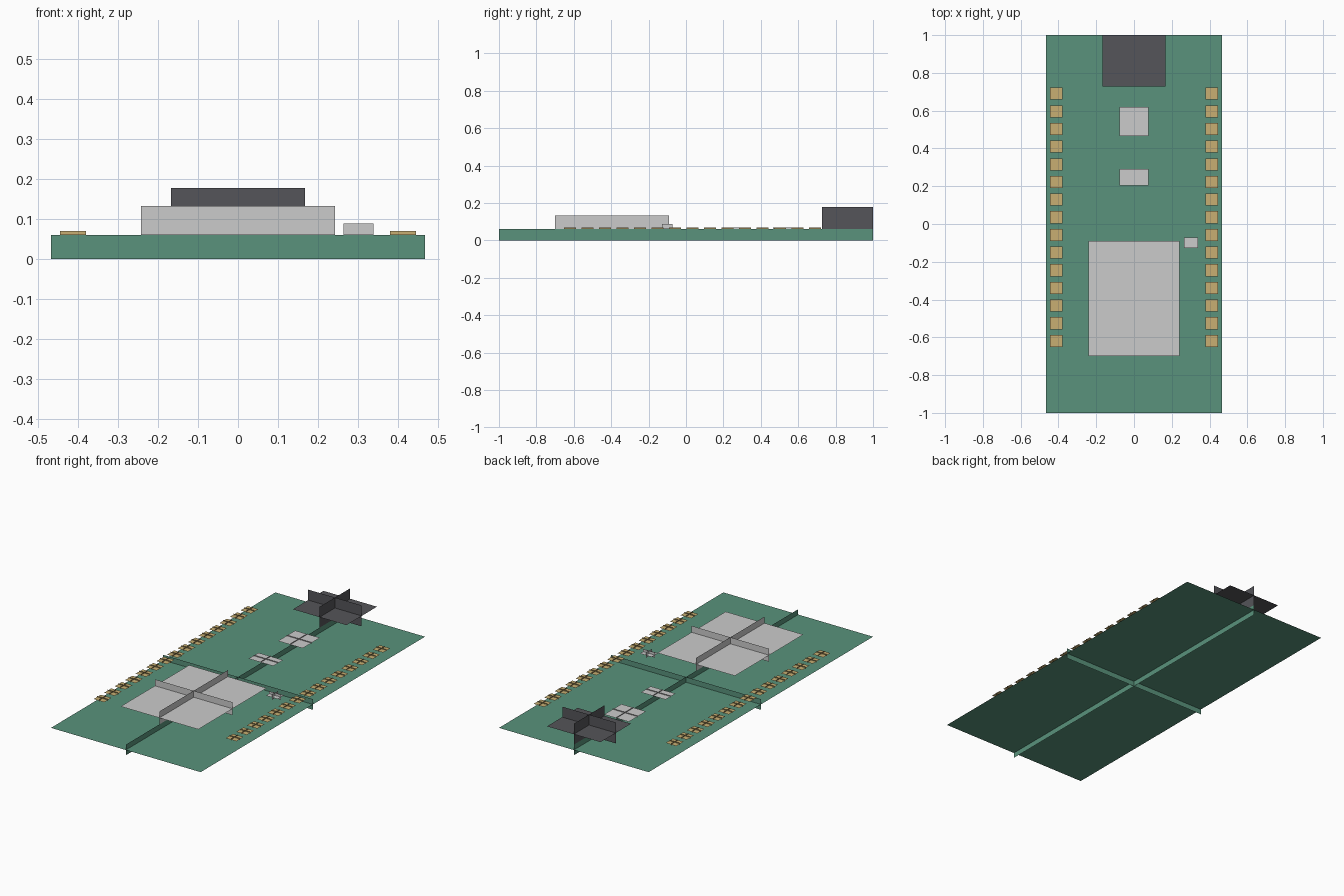
import bpy
import bmesh
from mathutils import Vector

if "Cube" in bpy.data.objects:
    bpy.data.objects.remove(bpy.data.objects["Cube"])


def material(name, color):
    m = bpy.data.materials.new(name)
    m.diffuse_color = (*color, 1)
    m.use_nodes = True
    m.node_tree.nodes["Principled BSDF"].inputs["Base Color"].default_value = m.diffuse_color
    return m


green = material("board_green", (0.10, 0.29, 0.20))
gold = material("pad_gold", (0.58, 0.43, 0.17))
dark = material("dark_metal", (0.09, 0.09, 0.10))


def crossed_sheets(name, x, y, z, mat=None):
    """Three perpendicular sheets through the middle of the given extents."""
    lo, hi = Vector((x[0], y[0], z[0])), Vector((x[1], y[1], z[1]))
    centre, half = (lo + hi) / 2, (hi - lo) / 2
    bm = bmesh.new()
    for normal in range(3):
        a, b = (normal + 1) % 3, (normal + 2) % 3
        corners = []
        for sa, sb in ((-1, -1), (1, -1), (1, 1), (-1, 1)):
            p = centre.copy()
            p[a] += sa * half[a]
            p[b] += sb * half[b]
            corners.append(bm.verts.new(p))
        bm.faces.new(corners)
    mesh = bpy.data.meshes.new(name)
    bm.to_mesh(mesh)
    bm.free()
    obj = bpy.data.objects.new(name, mesh)
    if mat:
        mesh.materials.append(mat)
    bpy.context.collection.objects.link(obj)
    return obj


TOP = 0.06  # upper surface of the circuit board

# Circuit board
crossed_sheets("circuit_board", (-0.467, 0.467), (-1, 1), (0, TOP), green)

# Cable socket at the back edge
crossed_sheets("cable_socket", (-0.167, 0.167), (0.728, 1), (TOP, 0.178), dark)

# Radio shield, push button and two thin chips
crossed_sheets("shield_can", (-0.242, 0.242), (-0.70, -0.09), (TOP, 0.133))
crossed_sheets("push_button", (0.264, 0.338), (-0.128, -0.072), (TOP, 0.089))
crossed_sheets("large_chip", (-0.077, 0.077), (0.466, 0.62), (TOP, 0.069))
crossed_sheets("small_chip", (-0.077, 0.077), (0.204, 0.292), (TOP, 0.069))

# Two rows of contact pads
for side, label in ((-1, "left"), (1, "right")):
    for i in range(15):
        cx, cy = side * 0.412, 0.69 - i * 0.0935
        crossed_sheets(f"{label}_contact_pad_{i + 1}", (cx - 0.033, cx + 0.033),
                       (cy - 0.032, cy + 0.032), (TOP, 0.07), gold)
